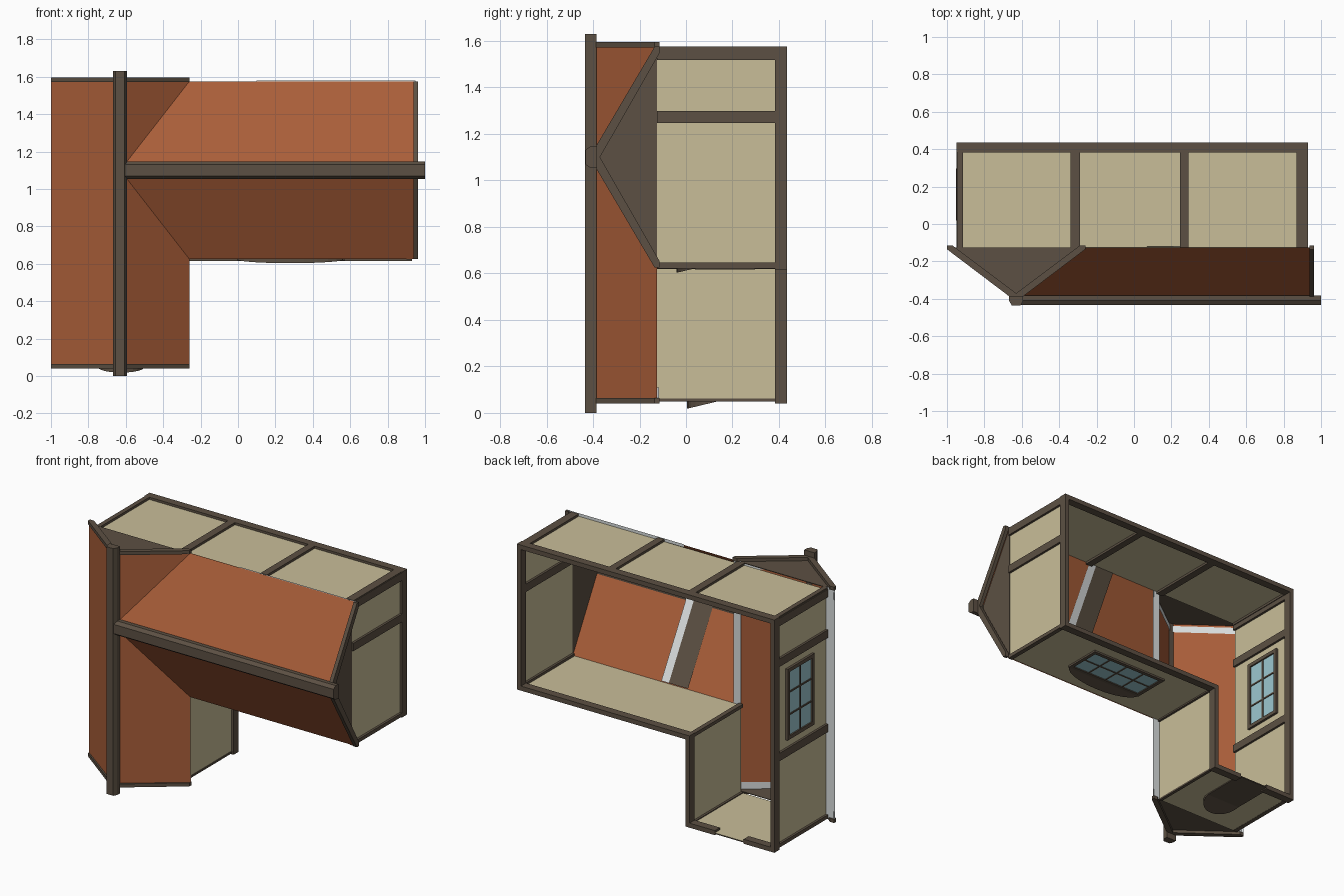
import bpy, math
from mathutils import Vector

if "Cube" in bpy.data.objects:
    bpy.data.objects.remove(bpy.data.objects["Cube"])


def srgb(r, g, b):
    f = lambda c: ((c / 255 + 0.055) / 1.055) ** 2.4 if c > 10 else c / 3295
    return (f(r), f(g), f(b), 1)


def material(name, rgb):
    m = bpy.data.materials.new(name)
    m.diffuse_color = srgb(*rgb)
    m.use_nodes = True
    m.node_tree.nodes["Principled BSDF"].inputs["Base Color"].default_value = m.diffuse_color
    return m


TILE = material("orange tile", (170, 94, 57))
PLASTER = material("beige plaster", (201, 190, 153))
TIMBER = material("dark timber", (92, 80, 67))
WHITE = material("pale soffit", (218, 222, 222))
GLASS = material("blue glass", (156, 200, 208))


def mesh(name, verts, faces, mat):
    me = bpy.data.meshes.new(name)
    me.from_pydata([tuple(v) for v in verts], [], faces)
    me.materials.append(mat)
    ob = bpy.data.objects.new(name, me)
    bpy.context.collection.objects.link(ob)
    return ob


def sheet(name, verts, mat):
    return mesh(name, verts, [tuple(range(len(verts)))], mat)


def prism(name, profile, vec, mat):
    """Extrude a planar 3D profile along vec, with outward normals."""
    p = [Vector(v) for v in profile]
    vec, n = Vector(vec), len(profile)
    normal = sum((p[i].cross(p[(i + 1) % n]) for i in range(n)), Vector())
    if normal.dot(vec) < 0:
        p.reverse()
    faces = [tuple(reversed(range(n))), tuple(range(n, 2 * n))]
    faces += [(i, (i + 1) % n, n + (i + 1) % n, n + i) for i in range(n)]
    return mesh(name, p + [v + vec for v in p], faces, mat)


def box(name, a, b, mat):
    lo = [min(i, j) for i, j in zip(a, b)]
    hi = [max(i, j) for i, j in zip(a, b)]
    (x, y, z), (X, Y, Z) = lo, hi
    return prism(name, [(x, y, z), (X, y, z), (X, Y, z), (x, Y, z)], (0, 0, Z - z), mat)


# Main measures: the house lies on its back, its roof faces -y
L, R, INNER = -0.935, 0.915, -0.315      # wall x positions
BOT, MID, TOP = 0.055, 0.63, 1.56        # wall z positions
EAVE, BASE, RIDGE = -0.125, 0.435, -0.40
AX, BZ = -0.63, 1.10                     # ridge lines of the two wings
AH, BH = 0.37, 0.475                     # half widths of the two roofs

# Plaster walls around the L-shaped plan
plan = [(L, TOP), (R, TOP), (R, MID), (INNER, MID), (INNER, BOT), (L, BOT)]
for i, (x, z) in enumerate(plan):
    X, Z = plan[(i + 1) % 6]
    sheet("wall", [(x, EAVE, z), (x, BASE, z), (X, BASE, Z), (X, EAVE, Z)], PLASTER)

# Roof slopes: tall wing, then side wing mitred along the valleys
for s in (-1, 1):
    q = [(AX, RIDGE, 0.05), (AX + s * AH, EAVE, 0.05),
         (AX + s * AH, EAVE, 1.585), (AX, RIDGE, 1.585)]
    sheet("tall_wing_roof", q if s > 0 else q[::-1], TILE)
    q = [(AX, RIDGE - 0.001, BZ), (0.955, RIDGE - 0.001, BZ),
         (0.955, EAVE, BZ + s * BH), (AX + AH, EAVE, BZ + s * BH)]
    sheet("side_wing_roof", q if s > 0 else q[::-1], TILE)

# Timber gable triangles
for z in (BOT + 0.005, 1.57):
    prism("tall_wing_gable", [(AX - AH + .01, EAVE, z), (AX, RIDGE + .005, z),
                              (AX + AH - .01, EAVE, z)], (0, 0, 0.004), TIMBER)
prism("side_wing_gable", [(R, EAVE, BZ - BH), (R, RIDGE + .005, BZ),
                          (R, EAVE, BZ + BH)], (0.004, 0, 0), TIMBER)

# Chevron rake boards on the gable ends


def chevron(c, h):
    return [(c - h, EAVE + .01), (c - h, EAVE - .01), (c, RIDGE - .015), (c + h, EAVE - .01),
            (c + h, EAVE + .01), (c + h - .03, EAVE + .01), (c, RIDGE + .03),
            (c - h + .03, EAVE + .01)]


for z in (0.04, 1.572):
    prism("tall_wing_rake", [(a, y, z) for a, y in chevron(AX, AH)], (0, 0, 0.023), TIMBER)
prism("side_wing_rake", [(0.938, y, a) for a, y in chevron(BZ, BH)], (0.025, 0, 0), TIMBER)

# Chamfered ridge beams


def ridge(w):
    return [(-w, -.385), (-w, -.412), (-w * .65, -.435), (w * .65, -.435), (w, -.412), (w, -.385)]


prism("tall_wing_ridge", [(AX + a, y, 0) for a, y in ridge(.037)], (0, 0, 1.63), TIMBER)
prism("side_wing_ridge", [(AX, y + .002, BZ + a) for a, y in ridge(.047)], (1 - AX, 0, 0), TIMBER)

# Pale soffits under the eaves and beside the gables
for x, X in ((AX - AH, L), (INNER, AX + AH)):
    sheet("eave_soffit", [(x, EAVE + .001, .055), (x, EAVE + .001, 1.58),
                          (X, EAVE + .001, 1.58), (X, EAVE + .001, .055)], WHITE)
sheet("top_eave_soffit", [(.1, EAVE + .001, TOP), (.1, EAVE + .001, 1.58),
                          (.95, EAVE + .001, 1.58), (.95, EAVE + .001, TOP)], WHITE)
for s in (-1, 1):
    for z in (BOT + .01, TOP - .05):
        sheet("inner_gable_trim", [(AX, RIDGE + .008, z), (AX + s * AH, EAVE + .008, z),
              (AX + s * AH, EAVE + .008, z + .045), (AX, RIDGE + .008, z + .045)], WHITE)
    for x, X, m in ((.07, .21, TIMBER), (.21, .265, WHITE)):
        sheet("inner_rafter", [(x, RIDGE + .008, BZ), (X, RIDGE + .008, BZ),
              (X, EAVE + .004, BZ + s * (BH - .012)), (x, EAVE + .004, BZ + s * (BH - .012))], m)

# Timber posts on the walls, running from eave to base
T = 0.015
for x0, x1 in ((L - .01, L + .02), (-.34, -.29), (.245, .292), (.87, R + .01)):
    box("top_wall_post", (x0, EAVE, TOP - T), (x1, BASE, TOP + T), TIMBER)
for x, zs in ((L, (1.54, 1.272, .65, .066)), (R, (1.545, 1.272, MID + .004))):
    for z in zs:
        h = 0.012 if z < .64 else 0.026
        box("side_wall_post", (x - T, EAVE, z - h), (x + T, BASE, z + h), TIMBER)
box("inner_corner_post", (INNER - T, EAVE, MID - .01), (INNER + T, BASE, MID + .012), TIMBER)
box("front_corner_post", (INNER - T, EAVE, BOT - .006), (INNER + .005, BASE, BOT + .006), TIMBER)

# Base beams round the plan, with a gap for the door
runs = [plan[0:2], plan[1:3], plan[2:4], plan[3:5], [plan[4], (-.5, BOT)],
        [(-.74, BOT), plan[5]], [plan[5], plan[0]]]
for (x, z), (X, Z) in runs:
    box("base_beam", (min(x, X) - T, .382, min(z, Z) - T),
        (max(x, X) + T, BASE, max(z, Z) + T), TIMBER)

# Windows: glass, frame and glazing bars, mapped onto a wall


def window(place, a0, a1, b0, b1, cols, rows, c0, c1):
    def piece(name, a, A, b, B, c, C, m):
        box(name, place(a, b, c), place(A, B, C), m)
    g = 0.006
    piece("window_glass", a0, a1, b0, b1, max(c0, -g), g, GLASS)
    w = 0.012
    for a in (a0, a1):
        piece("window_frame", a - w, a + w, b0 - w, b1 + w, c0, c1, TIMBER)
    for b in (b0, b1):
        piece("window_frame", a0 - w, a1 + w, b - w, b + w, c0, c1, TIMBER)
    for i in range(1, cols):
        a = a0 + (a1 - a0) * i / cols
        piece("glazing_bar", a - .005, a + .005, b0, b1, c0 * .7, c1 * .7, TIMBER)
    for i in range(1, rows):
        b = b0 + (b1 - b0) * i / rows
        piece("glazing_bar", a0, a1, b - .005, b + .005, c0 * .7, c1 * .7, TIMBER)


window(lambda a, b, c: (L - c, a, b), .03, .285, .74, 1.185, 2, 3, -.016, .016)
window(lambda a, b, c: (a, b, MID - c), .01, .56, .05, .285, 4, 2, .001, .013)


# Arched hoods, standing out most at the crown
def hood(name, cx, half, y0, rise, z, out, y_end):
    pts = [(cx - half * math.cos(math.pi * i / 12), math.sin(math.pi * i / 12)) for i in range(13)]
    outer = [(x, y0 - rise * s, z - .007 - out * s) for x, s in pts]
    outer += [(cx + half, y_end, z - .007), (cx - half, y_end, z - .007)]
    n = len(outer)
    verts = outer + [(x, y, z) for x, y, _ in outer]
    faces = [(i, (i + 1) % n, n + (i + 1) % n, n + i) for i in range(n)]
    faces += [(i, i + 1, 11 - i, 12 - i) for i in range(6)]
    faces.append((0, 12, 13, 14))
    return mesh(name, verts, faces, TIMBER)


hood("window_hood", .28, .285, .045, .085, MID, .02, .055)
hood("arched_door", -.625, .125, .13, .125, BOT, .03, BASE)
